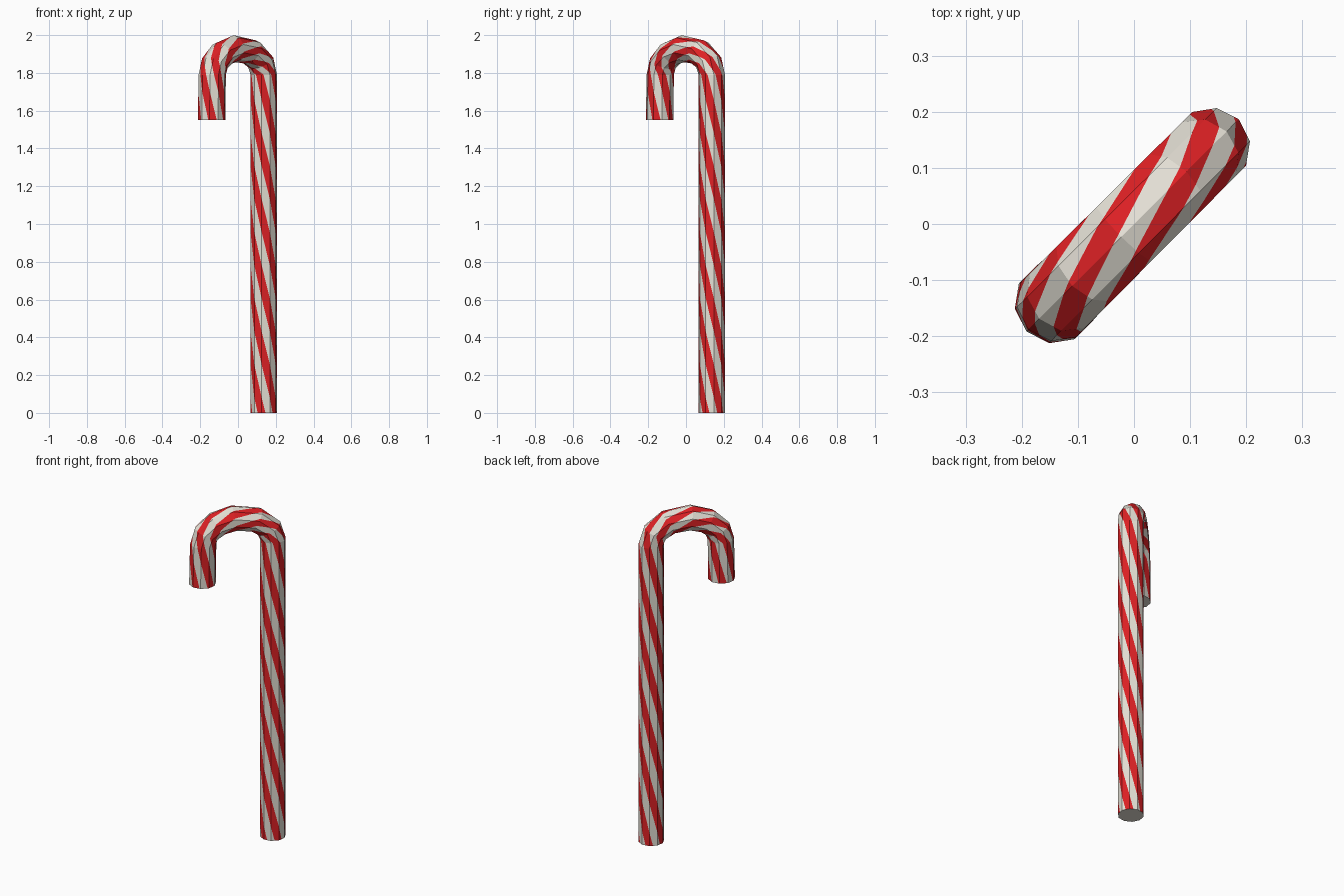
import bpy, bmesh, math
from mathutils import Vector

if "Cube" in bpy.data.objects:
    bpy.data.objects.remove(bpy.data.objects["Cube"])

SIDES = 10
R = 0.071
STRIPE = 0.175            # stripe height on the shaft: one facet of twist per stripe
BASE_Z = 1.79             # where the hook starts


def material(name, rgb):
    m = bpy.data.materials.new(name)
    m.diffuse_color = (*rgb, 1.0)
    m.use_nodes = True
    m.node_tree.nodes["Principled BSDF"].inputs["Base Color"].default_value = m.diffuse_color
    return m


# Path rings: (unrolled length, diagonal offset, height, ring tilt, radius)
rings = [(0.0, 0.193, 0.0, 0.0, R)]
for deg in (0, 28, 60, 97, 126, 154, 180):
    a = math.radians(deg)
    f = deg / 180
    rings.append((BASE_Z + f, 0.193 * math.cos(a), BASE_Z + 0.139 * math.sin(a),
                  a, R + 0.002 * f))
rings.append((BASE_Z + 1.24, -0.197, 1.55, math.pi, 0.074))
LENGTH = rings[-1][0]

diag = Vector((1, 1, 0)).normalized()
side = Vector((-1, 1, 0)).normalized()
up = Vector((0, 0, 1))


def ring_point(ring, u, v):
    """Place cross-section point (u along the outward normal, v sideways) on a ring."""
    _, s, z, a, r = ring
    out = diag * math.cos(a) + up * math.sin(a)
    return diag * s + up * z + out * (u * r) + side * (v * r)


def bend(co):
    t = min(max(co.z, 0.0), LENGTH)
    for r0, r1 in zip(rings, rings[1:]):
        if t <= r1[0] + 1e-6:
            f = (t - r0[0]) / (r1[0] - r0[0])
            return ring_point(r0, co.x, co.y).lerp(ring_point(r1, co.x, co.y), f)
    return ring_point(rings[-1], co.x, co.y)


# Straight ten-sided tube made of slanted stripe quads
bm = bmesh.new()
ROWS = 32
grid = []
for k in range(SIDES + 1):
    a = 2 * math.pi * k / SIDES
    grid.append([bm.verts.new((math.cos(a), math.sin(a), -0.444 + STRIPE * (j - k)))
                 for j in range(ROWS + 1)])
for k in range(SIDES):
    for j in range(ROWS):
        f = bm.faces.new((grid[k][j], grid[k + 1][j], grid[k + 1][j + 1], grid[k][j + 1]))
        f.material_index = 1 - j % 2
bmesh.ops.remove_doubles(bm, verts=bm.verts[:], dist=1e-4)
# Overlapping quads never occur: the seam rows interlock with an even shift

# Trim both ends and cut an edge loop at each hook ring
for i, ring in enumerate(rings):
    bmesh.ops.bisect_plane(bm, geom=bm.verts[:] + bm.edges[:] + bm.faces[:], dist=1e-5,
                           plane_co=(0, 0, ring[0]), plane_no=(0, 0, 1),
                           clear_inner=(i == 0), clear_outer=(i == len(rings) - 1))

# Flat end caps in white
old = set(bm.faces)
bmesh.ops.holes_fill(bm, edges=[e for e in bm.edges if e.is_boundary], sides=0)
for f in bm.faces:
    if f not in old:
        f.material_index = 0

# Bend the tube along the hook path
for v in bm.verts:
    v.co = bend(v.co.copy())
bmesh.ops.recalc_face_normals(bm, faces=bm.faces[:])

mesh = bpy.data.meshes.new("striped_cane")
bm.to_mesh(mesh)
bm.free()
mesh.materials.append(material("sugar white", (0.78, 0.75, 0.67)))
mesh.materials.append(material("candy red", (0.73, 0.015, 0.018)))
cane = bpy.data.objects.new("striped_cane", mesh)
bpy.context.collection.objects.link(cane)
